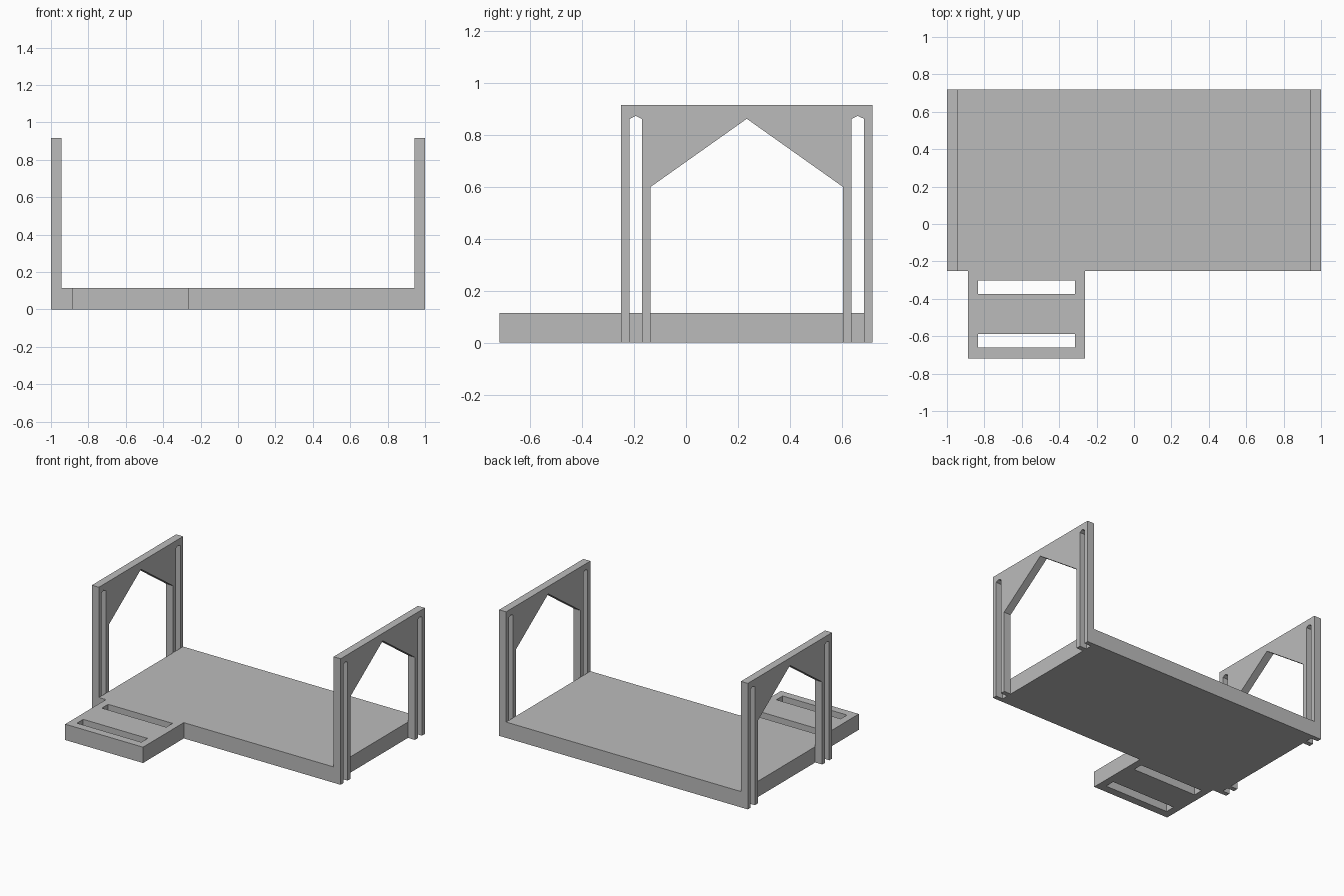
import bpy
import bmesh
from mathutils import Vector

cube = bpy.data.objects.get("Cube")
if cube:
    bpy.data.objects.remove(cube)

grey = bpy.data.materials.new("plain grey")
grey.use_nodes = True
grey.diffuse_color = (0.5, 0.5, 0.5, 1)
grey.node_tree.nodes["Principled BSDF"].inputs["Base Color"].default_value = (0.5, 0.5, 0.5, 1)


def extrude_profile(name, loops, place, depth):
    """Fill an outline (with optional holes) and extrude it along depth."""
    bm = bmesh.new()
    for loop in loops:
        verts = [bm.verts.new(place(a, b)) for a, b in loop]
        for i, v in enumerate(verts):
            bm.edges.new((v, verts[i - 1]))
    bmesh.ops.triangle_fill(bm, edges=bm.edges[:], use_beauty=True)
    result = bmesh.ops.extrude_face_region(bm, geom=bm.faces[:], use_keep_orig=True)
    moved = [g for g in result["geom"] if isinstance(g, bmesh.types.BMVert)]
    bmesh.ops.translate(bm, verts=moved, vec=Vector(depth))
    bmesh.ops.recalc_face_normals(bm, faces=bm.faces[:])
    mesh = bpy.data.meshes.new(name)
    bm.to_mesh(mesh)
    bm.free()
    mesh.materials.append(grey)
    obj = bpy.data.objects.new(name, mesh)
    bpy.context.collection.objects.link(obj)
    return obj


def rect(x0, x1, y0, y1):
    return [(x0, y0), (x1, y0), (x1, y1), (x0, y1)]


# Main dimensions
FRONT, BACK, EDGE = -0.25, 0.718, 0.944
MID = (FRONT + BACK) / 2
FLOOR, TOP = 0.115, 0.916

# Floor slab with the slotted front step
floor_outline = [(-EDGE, FRONT), (-0.887, FRONT), (-0.887, -0.718), (-0.261, -0.718),
                 (-0.261, FRONT), (EDGE, FRONT), (EDGE, BACK), (-EDGE, BACK)]
slots = [rect(-0.833, -0.315, y, y + 0.072) for y in (-0.374, -0.66)]
extrude_profile("floor", [floor_outline] + slots,
                lambda x, y: (x, y, 0), (0, 0, FLOOR))

# End frame: half outline from the top corner round the slot to the arch peak
half = [(0.484, TOP), (0.484, 0), (0.451, 0), (0.451, 0.862), (0.4275, 0.873),
        (0.404, 0.862), (0.404, 0), (0.37, 0), (0.37, 0.6)]
frame = half + [(0, 0.862)] + [(-y, z) for y, z in reversed(half)]
for name, x in (("right_end_frame", -1), ("left_end_frame", EDGE)):
    extrude_profile(name, [frame],
                    lambda y, z, x=x: (x, MID + y, z), (1 - EDGE, 0, 0))
